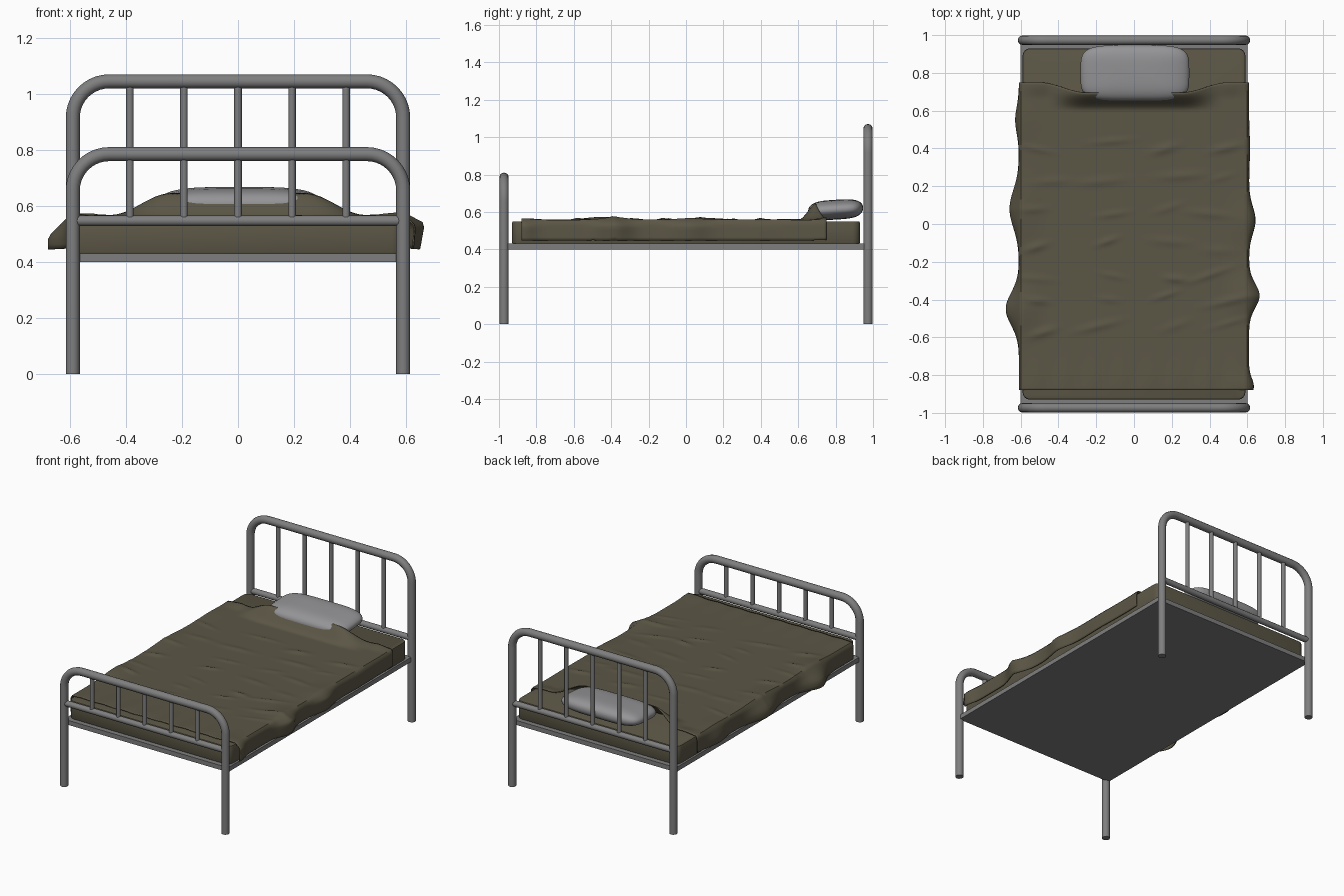
import bpy, bmesh, math, random
from mathutils import Vector

if "Cube" in bpy.data.objects:
    bpy.data.objects.remove(bpy.data.objects["Cube"])

random.seed(4)


def material(name, rgb):
    m = bpy.data.materials.new(name)
    m.diffuse_color = (*rgb, 1)
    m.use_nodes = True
    m.node_tree.nodes["Principled BSDF"].inputs["Base Color"].default_value = m.diffuse_color
    return m


METAL = material("grey metal", (0.21, 0.21, 0.21))
OLIVE = material("olive cloth", (0.105, 0.093, 0.06))
LINEN = material("grey linen", (0.30, 0.30, 0.31))


def finish(obj, mat, angle=40):
    obj.data.materials.clear()
    obj.data.materials.append(mat)
    bpy.ops.object.select_all(action='DESELECT')
    obj.select_set(True)
    bpy.context.view_layer.objects.active = obj
    bpy.ops.object.shade_smooth_by_angle(angle=math.radians(angle))
    return obj


def mesh_object(name, bm, mat, angle=40):
    bmesh.ops.recalc_face_normals(bm, faces=bm.faces)
    me = bpy.data.meshes.new(name)
    bm.to_mesh(me)
    bm.free()
    obj = bpy.data.objects.new(name, me)
    bpy.context.collection.objects.link(obj)
    return finish(obj, mat, angle)


def tube(name, pts, r):
    cu = bpy.data.curves.new(name, 'CURVE')
    cu.dimensions = '3D'
    cu.bevel_depth = r
    cu.bevel_resolution = 4
    cu.use_fill_caps = True
    sp = cu.splines.new('POLY')
    sp.points.add(len(pts) - 1)
    for p, co in zip(sp.points, pts):
        p.co = (*co, 1)
    obj = bpy.data.objects.new(name, cu)
    bpy.context.collection.objects.link(obj)
    bpy.ops.object.select_all(action='DESELECT')
    obj.select_set(True)
    bpy.context.view_layer.objects.active = obj
    bpy.ops.object.convert(target='MESH')
    return finish(bpy.context.object, METAL)


def box(name, size, centre, mat, corner=0, edge=0):
    bm = bmesh.new()
    bmesh.ops.create_cube(bm, size=1)
    for v in bm.verts:
        v.co = Vector([a * b for a, b in zip(v.co, size)]) + Vector(centre)
    if corner:
        up = [e for e in bm.edges if abs(e.verts[0].co.z - e.verts[1].co.z) > 0.01]
        bmesh.ops.bevel(bm, geom=up, offset=corner, segments=4, profile=0.5, affect='EDGES')
        rim = [e for e in bm.edges if abs(e.verts[0].co.z - e.verts[1].co.z) < 1e-4]
        bmesh.ops.bevel(bm, geom=rim, offset=edge, segments=2, profile=0.5, affect='EDGES')
    return mesh_object(name, bm, mat)


# head and foot frames: bent tube, crossbar and five uprights
def end_frame(name, y, top, leg_x=0.59, bend=0.13):
    pts = [(-leg_x, y, 0)]
    for i in range(11):
        a = math.pi - i * math.pi / 20
        pts.append((-leg_x + bend + bend * math.cos(a), y, top - bend + bend * math.sin(a)))
    pts += [(-x, yy, z) for x, yy, z in reversed(pts)]
    tube(name + "_bent_tube", pts, 0.025)
    tube(name + "_crossbar", [(-leg_x, y, 0.547), (leg_x, y, 0.547)], 0.019)
    for i in range(5):
        x = (i - 2) * 0.193
        tube(f"{name}_upright_{i + 1}", [(x, y, 0.547), (x, y, top)], 0.0135)


end_frame("headboard", 0.973, 1.045)
end_frame("footboard", -0.973, 0.785)

# base and mattress
box("bed_base", (1.20, 1.92, 0.03), (0, 0, 0.415), METAL)
box("mattress", (1.18, 1.86, 0.122), (0, 0, 0.489), OLIVE, 0.04, 0.008)

# pillow: squared-off ellipsoid, tilted a little toward the foot
bm = bmesh.new()
bmesh.ops.create_uvsphere(bm, u_segments=48, v_segments=24, radius=1)


def power(v, e):
    return math.copysign(abs(v) ** e, v)


for v in bm.verts:
    lat = math.asin(max(-1, min(1, v.co.z)))
    lon = math.atan2(v.co.y, v.co.x)
    c = power(math.cos(lat), 0.55)
    x = 0.288 * c * power(math.cos(lon), 0.45)
    y = 0.147 * c * power(math.sin(lon), 0.45)
    z = 0.053 * power(math.sin(lat), 0.9)
    v.co = (x + 0.005, y + 0.80, z + 0.612 + 0.06 * y)
mesh_object("pillow", bm, LINEN, 60)


# blanket: draped sheet with folds on the sides and a rise over the pillow
def bump(t, centre, width):
    return math.exp(-((t - centre) / width) ** 2)


def step(a, b, t):
    t = max(0, min(1, (t - a) / (b - a)))
    return t * t * (3 - 2 * t)


# side folds as (position along bed, width, outward push)
FOLDS = {1: [(-0.38, 0.09, 0.065), (0.02, 0.10, 0.04), (-0.86, 0.06, 0.03), (0.4, 0.12, 0.006)],
         -1: [(-0.45, 0.12, 0.07), (0.08, 0.14, 0.05), (0.55, 0.10, 0.02)]}
ridges = []
for y in (0.42, 0.25, 0.07, -0.12, -0.27, -0.40, -0.55):
    for x in (-0.48, -0.17, 0.20, 0.45):
        ridges.append((x + random.uniform(-.06, .06), y + random.uniform(-.03, .03),
                       random.uniform(.05, .12), random.uniform(.012, .022),
                       random.uniform(-.25, .35), random.uniform(.004, .010)))

HALF, DROP, NX, NY = 0.60, 0.11, 88, 130


def blanket_point(u, t):
    side = 1 if u > 0 else -1
    over = max(0, abs(u) - HALF)
    x = max(-HALF, min(HALF, u))
    head = 0.75 - 0.055 * (1 - step(0.25, 0.5, abs(x)))
    y = -0.88 + t * (head + 0.88)
    # rise over the pillow
    z = 0.558 + 0.088 * step(0.60, 0.70, y) * (1 - step(0.24, 0.47, abs(x)))
    z += 0.012 * step(0.66, 0.74, y) * bump(abs(x), 0.50, 0.08)
    # wrinkles on top
    for rx, ry, wx, wy, slope, h in ridges:
        z += h * bump(x, rx, wx) * bump(y, ry + slope * (x - rx), wy)
    z += 0.004 * bump(y, -0.84, 0.1) * math.sin(x * 21) ** 2
    push = sum(p * bump(y, c, w) for c, w, p in FOLDS[side])
    # raised shoulder and spread where a fold reaches the side
    near = step(0.45, 0.60, abs(x))
    z += 0.22 * push * near
    if over:
        d = over / DROP
        flare = push * (step(0, 0.35, d) if side > 0 else step(0, 0.75, d))
        if side > 0:
            flare *= 1 - 0.35 * d
        x += side * (0.003 + 0.006 * step(0, 0.2, d) + flare)
        z -= over * (1 + 0.15 * push / 0.06)
    return x, y, z


bm = bmesh.new()
full = HALF + DROP
rows = [[bm.verts.new(blanket_point(-full + 2 * full * i / NX, j / NY)) for i in range(NX + 1)]
        for j in range(NY + 1)]
for j in range(NY):
    for i in range(NX):
        bm.faces.new((rows[j][i], rows[j][i + 1], rows[j + 1][i + 1], rows[j + 1][i]))
blanket = mesh_object("blanket", bm, OLIVE, 50)
thick = blanket.modifiers.new("cloth thickness", 'SOLIDIFY')
thick.thickness = 0.005
thick.offset = -1
